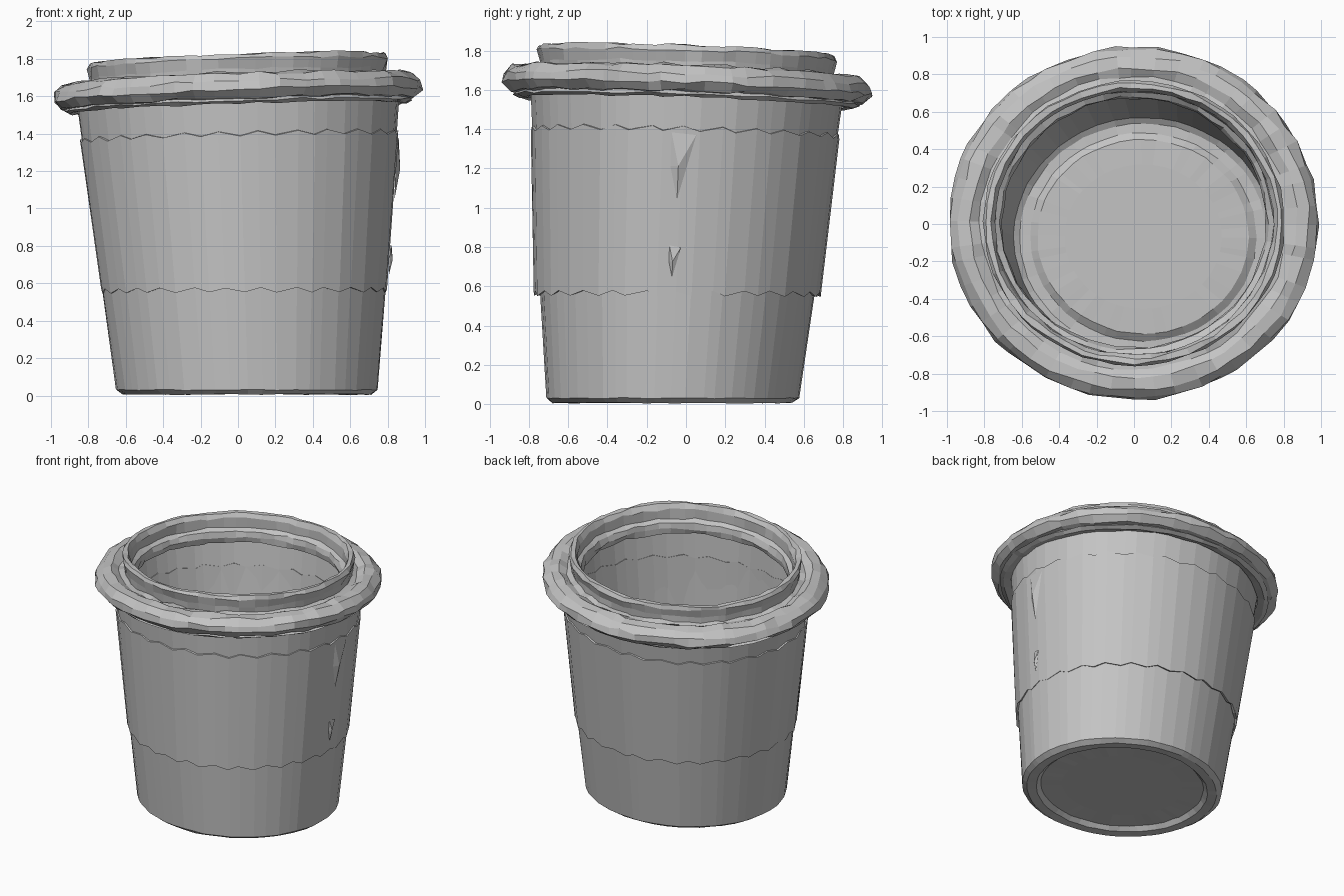
import bpy, bmesh, math, random

random.seed(7)
if "Cube" in bpy.data.objects:
    bpy.data.objects.remove(bpy.data.objects["Cube"], do_unlink=True)

# One plain grey for the whole cup
grey = bpy.data.materials.new("plain grey")
grey.use_nodes = True
grey.diffuse_color = (0.55, 0.55, 0.55, 1)
grey.node_tree.nodes["Principled BSDF"].inputs["Base Color"].default_value = (0.55, 0.55, 0.55, 1)

SIDES = 52
# Uneven facet widths shared by every ring
ANGLES = [math.tau * (i + random.uniform(-0.25, 0.25)) / SIDES for i in range(SIDES)]


def place(r, angle, z, squash):
    """Point on the leaning, slightly oval cup whose upper rings tilt."""
    t = min(z / 1.6, 1)
    x = 0.05 * (1 - t) + r * math.cos(angle)
    y = -0.07 + 0.075 * t + r * squash * math.sin(angle)
    return x, y, z + 0.035 * t * t * (x - y)


def finish(name, bm):
    mesh = bpy.data.meshes.new(name)
    bm.to_mesh(mesh)
    bm.free()
    mesh.materials.append(grey)
    obj = bpy.data.objects.new(name, mesh)
    bpy.context.collection.objects.link(obj)


def loft(name, rows, squash, wobble, zigzag=0.0, flare=0.0):
    """Rings through (radius, height) rows; zero radius makes a centre point."""
    bm = bmesh.new()
    rings = []
    for r, z in rows:
        q = squash + flare * (1.4 - z)
        if r == 0:
            rings.append([bm.verts.new(place(0, 0, z, q))])
            continue
        shake = wobble if r > 0.45 else 0
        ring = []
        for i, a in enumerate(ANGLES):
            dr = random.uniform(-shake, shake)
            dz = random.uniform(-shake, shake) + zigzag * math.cos(i * math.pi)
            ring.append(bm.verts.new(place(r + dr, a, z + dz, q)))
        rings.append(ring)
    for low, high in zip(rings, rings[1:]):
        for i in range(SIDES):
            k = (i + 1) % SIDES
            if len(low) == 1:
                bm.faces.new((low[0], high[k], high[i]))
            elif len(high) == 1:
                bm.faces.new((low[i], low[k], high[0]))
            else:
                bm.faces.new((low[i], low[k], high[k], high[i]))
    finish(name, bm)


# Thin shell: underside, beaded foot, outer wall, then inner wall and floor
loft("cup_body", [(0, 0.04), (0.42, 0.04), (0.57, 0.036), (0.6, 0.008), (0.665, 0.006),
                  (0.7, 0.03), (0.785, 0.8), (0.865, 1.6),
                  (0.857, 1.6), (0.777, 0.8), (0.692, 0.036), (0.66, 0.016),
                  (0.605, 0.018), (0.565, 0.046), (0.42, 0.05), (0, 0.05)], 0.92, 0.003)

# Sleeve around the middle with ragged edges, showing faintly inside too
loft("paper_sleeve", [(0.748, 0.565), (0.764, 0.56), (0.852, 1.38), (0.83, 1.385),
                      (0.748, 0.565)], 0.921, 0.002, 0.012, 0.042)

# Thick rolled lid rim
loft("lid_rim", [(0.83, 1.585), (0.88, 1.555), (0.945, 1.565), (0.988, 1.605),
                 (0.978, 1.65), (0.935, 1.69), (0.87, 1.7), (0.82, 1.675), (0.78, 1.68)],
     0.955, 0.01)

# Narrow second lip under the rolled rim
loft("under_rim", [(0.85, 1.545), (0.9, 1.535), (0.93, 1.55), (0.9, 1.575)], 0.95, 0.006)

# Raised collar around the opening, ending in a short inward lip
loft("lid_collar", [(0.785, 1.66), (0.79, 1.72), (0.805, 1.775), (0.795, 1.8),
                    (0.765, 1.8), (0.745, 1.765), (0.745, 1.7), (0.715, 1.68),
                    (0.705, 1.64), (0.715, 1.6)], 0.945, 0.007)


def torn_flap(name, angle, top, bottom, width, lift):
    """Folded tapering scrap standing off the seam on the left side."""
    bm = bmesh.new()
    mid = top - 0.5 * (top - bottom)

    def point(shift, z, out):
        return bm.verts.new(place(0.71 + 0.103 * z + out, angle + shift, z, 0.93))

    start = point(0, top, 0)
    far = point(width, top - 0.01, 0.005)
    peak = point(width / 3, mid, lift)
    end = point(width / 3, bottom, 0.002)
    side = point(0, mid, 0)
    for tri in ((start, peak, far), (start, side, peak), (side, end, peak), (peak, end, far)):
        bm.faces.new(tri)
    bmesh.ops.recalc_face_normals(bm, faces=bm.faces)
    finish(name, bm)


# Torn scraps along the seam
torn_flap("upper_seam_flap", -0.085, 1.36, 1.03, 0.16, 0.022)
torn_flap("lower_seam_flap", -0.07, 0.8, 0.64, 0.08, 0.016)
